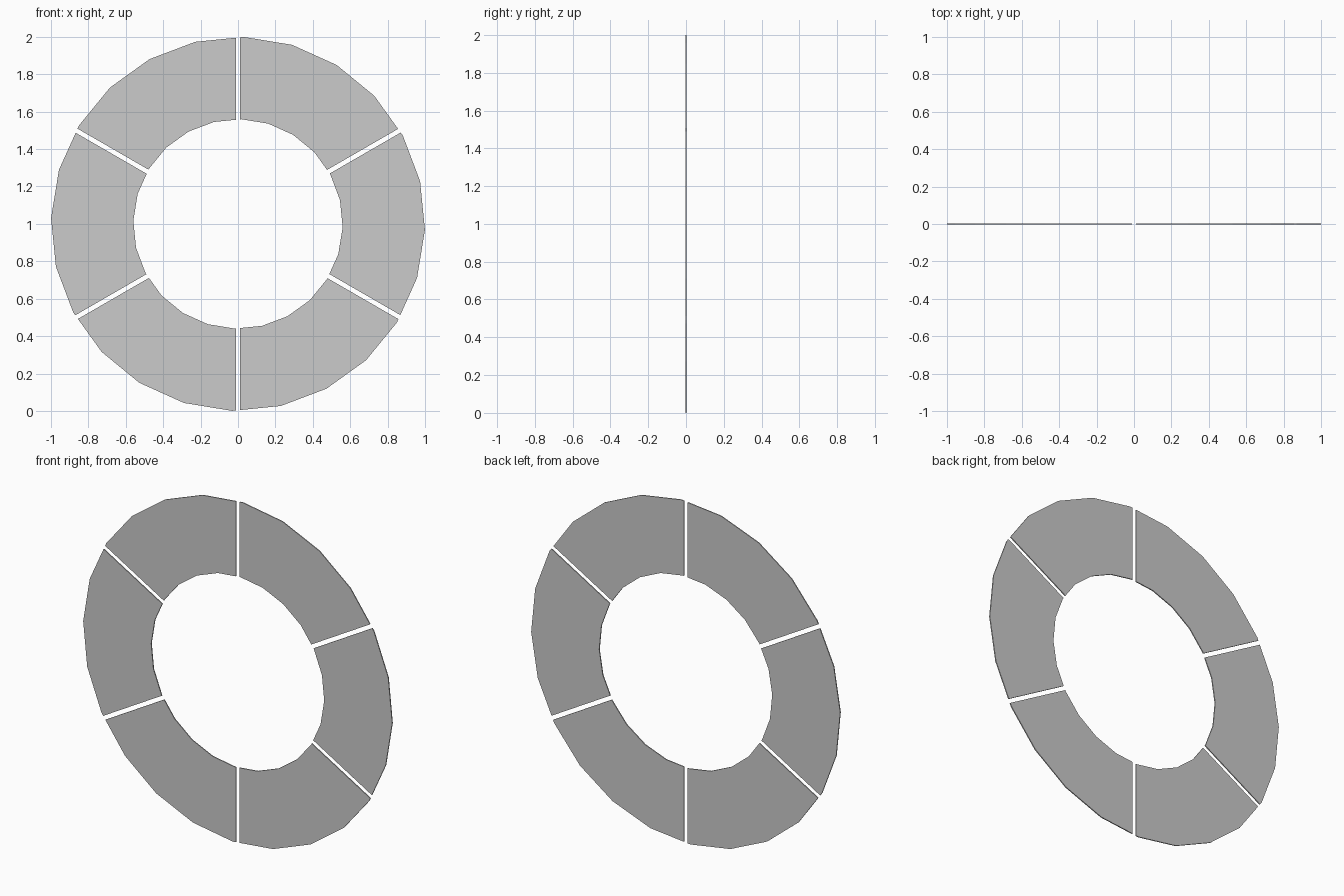
import bpy, bmesh
from math import radians, sin, cos
from mathutils import Vector

if "Cube" in bpy.data.objects:
    bpy.data.objects.remove(bpy.data.objects["Cube"])

R_OUT, R_IN = 1.0, 0.56
SIDES, OFFSET = 24, 13.2        # polygon sides and rotation of the ring
HALF_GAP, THICK = 0.012, 0.006
CENTRE = Vector((0, 0, 1))


def ring_point(r, i):
    a = radians(OFFSET + i * 360 / SIDES)
    return CENTRE + Vector((r * cos(a), 0, r * sin(a)))


def cut(bm, degrees, sign):
    # trim along a radial line, leaving half a gap
    a = radians(degrees)
    n = Vector((-sin(a), 0, cos(a))) * sign
    bmesh.ops.bisect_plane(bm, geom=bm.verts[:] + bm.edges[:] + bm.faces[:],
                           dist=1e-6, plane_co=CENTRE + n * HALF_GAP,
                           plane_no=n, clear_inner=True)


def ring_segment(name, start):
    bm = bmesh.new()
    # full flat ring
    outer = [bm.verts.new(ring_point(R_OUT, i)) for i in range(SIDES)]
    inner = [bm.verts.new(ring_point(R_IN, i)) for i in range(SIDES)]
    for i in range(SIDES):
        j = (i + 1) % SIDES
        bm.faces.new((outer[i], inner[i], inner[j], outer[j]))
    # keep one 60 degree wedge
    cut(bm, start, 1)
    cut(bm, start + 60, -1)
    # give it thickness
    bmesh.ops.translate(bm, verts=bm.verts[:], vec=(0, -THICK / 2, 0))
    res = bmesh.ops.extrude_face_region(bm, geom=bm.faces[:], use_keep_orig=True)
    moved = [g for g in res["geom"] if isinstance(g, bmesh.types.BMVert)]
    bmesh.ops.translate(bm, verts=moved, vec=(0, THICK, 0))
    bmesh.ops.recalc_face_normals(bm, faces=bm.faces[:])
    mesh = bpy.data.meshes.new(name)
    bm.to_mesh(mesh)
    bm.free()
    bpy.context.collection.objects.link(bpy.data.objects.new(name, mesh))


# six separate wedges of the ring
for k in range(6):
    ring_segment(f"ring_segment_{k + 1}", -30 + 60 * k)
